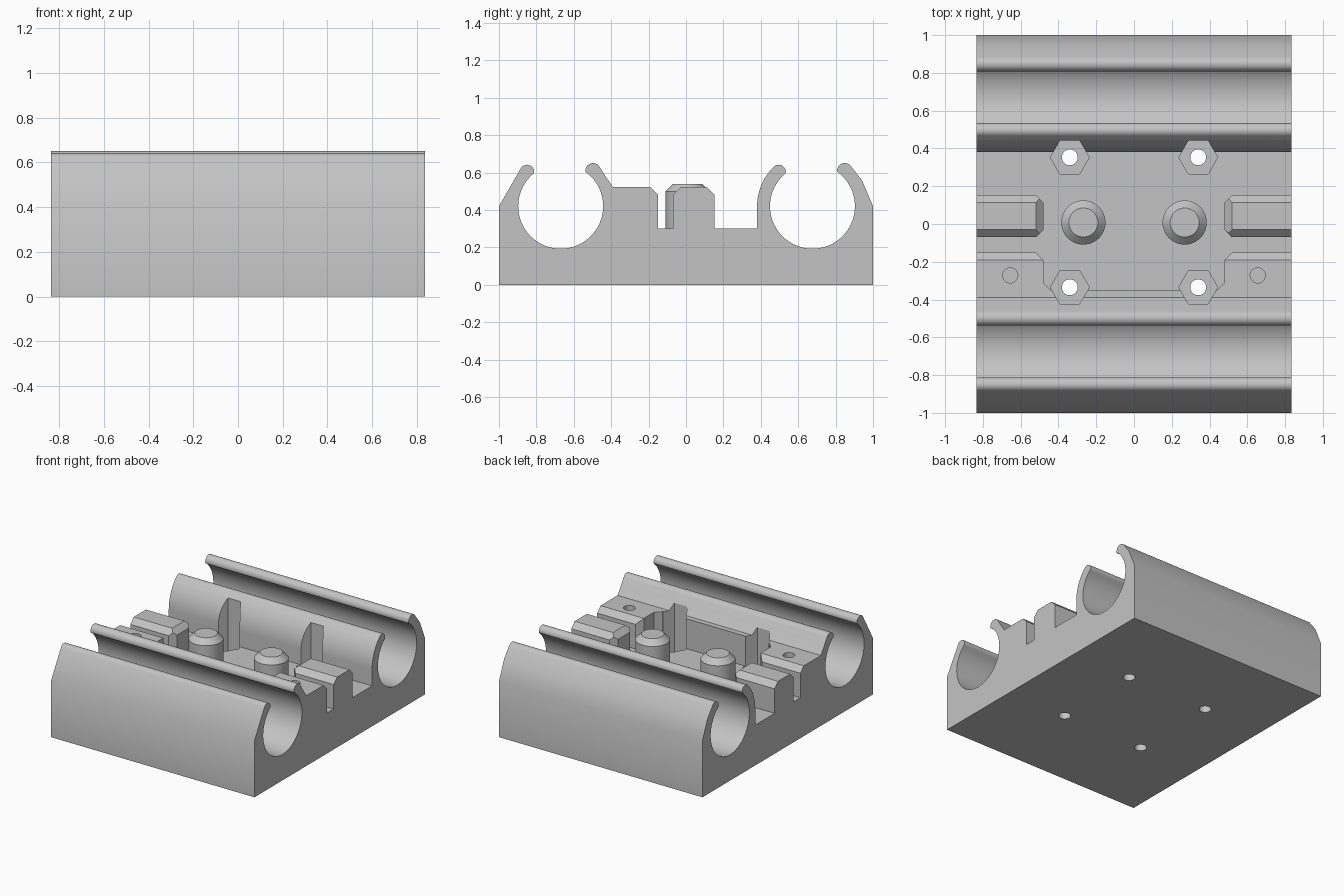
import bpy, bmesh, math
from mathutils import Vector

if "Cube" in bpy.data.objects:
    bpy.data.objects.remove(bpy.data.objects["Cube"], do_unlink=True)

HALF = 0.835      # half width along x
FLOOR = 0.3       # height of the recessed deck
SHELF = 0.522     # height of shelves and blocks
BEVEL = 0.04

grey = bpy.data.materials.new("light_grey_plastic")
grey.use_nodes = True
colour = (0.55, 0.55, 0.55, 1)
grey.diffuse_color = colour
grey.node_tree.nodes["Principled BSDF"].inputs["Base Color"].default_value = colour


def arc(cx, cy, r, start, end, steps):
    angles = [math.radians(start + (end - start) * i / steps) for i in range(steps + 1)]
    return [(cx + r * math.cos(a), cy + r * math.sin(a)) for a in angles]


def prism(name, points, direction, cuts=()):
    """Extrude a polygon; cuts are (point, normal) planes that slice material off."""
    bm = bmesh.new()
    face = bm.faces.new([bm.verts.new(p) for p in points])
    side = bmesh.ops.extrude_face_region(bm, geom=[face])
    moved = [g for g in side["geom"] if isinstance(g, bmesh.types.BMVert)]
    bmesh.ops.translate(bm, verts=moved, vec=direction)
    for point, normal in cuts:
        geom = bm.verts[:] + bm.edges[:] + bm.faces[:]
        bmesh.ops.bisect_plane(bm, geom=geom, plane_co=point, plane_no=normal, clear_outer=True)
        bmesh.ops.holes_fill(bm, edges=[e for e in bm.edges if e.is_boundary], sides=0)
    bmesh.ops.recalc_face_normals(bm, faces=bm.faces)
    mesh = bpy.data.meshes.new(name)
    bm.to_mesh(mesh)
    bm.free()
    mesh.materials.append(grey)
    obj = bpy.data.objects.new(name, mesh)
    bpy.context.collection.objects.link(obj)
    return obj


def column(name, x, y, r, sides, low, high):
    ring = arc(x, y, r, 0, 360, sides)[:-1]
    return prism(name, [(px, py, low) for px, py in ring], (0, 0, high - low))


def select(obj):
    bpy.ops.object.select_all(action='DESELECT')
    obj.select_set(True)
    bpy.context.view_layer.objects.active = obj


def smooth(obj):
    select(obj)
    bpy.ops.object.shade_smooth_by_angle(angle=math.radians(30))


def carve(obj, cutter):
    mod = obj.modifiers.new("cut", 'BOOLEAN')
    mod.operation, mod.solver, mod.object = 'DIFFERENCE', 'EXACT', cutter
    select(obj)
    bpy.ops.object.modifier_apply(modifier=mod.name)
    bpy.data.objects.remove(cutter, do_unlink=True)


def cradle(y):
    """Round clip lips and bore, from the front lip to the back lip."""
    return (arc(y - 0.18, 0.604, 0.038, 150, -5, 12)
            + arc(y, 0.42, 0.227, 130, 414, 64)
            + arc(y + 0.173, 0.61, 0.041, 195, 30, 12))


# Body: one side profile with two open tube cradles and a recessed deck
profile = [(-1, 0), (-1, 0.42)] + cradle(-0.67)
profile += [(-0.428, 0.577), (-0.39, SHELF), (-0.35, SHELF), (-0.35, FLOOR), (0.38, FLOOR)]
profile += arc(0.676, 0.42, 0.296, 180, 140, 10) + cradle(0.676)
profile += [(0.94, 0.56), (1, 0.42), (1, 0)]
body = prism("carriage_body", [(-HALF, y, z) for y, z in profile], (2 * HALF, 0, 0))

# Screw holes with hexagonal nut pockets
for x in (-0.34, 0.34):
    for y in (-0.335, 0.353):
        carve(body, column("nut_cutter", x, y, 0.103, 6, 0.17, 1))
        carve(body, column("screw_cutter", x, y, 0.042, 32, -0.1, 1))
smooth(body)

for side, word in ((1, "left"), (-1, "right")):
    # Raised corner shelf with a blind hole and a bevelled back edge
    outline = [(HALF, -0.35), (HALF, -0.15), (0.52, -0.15), (0.48, -0.19),
               (0.48, -0.31), (0.44, -0.35)]
    slope = (Vector((0, -0.15, SHELF - BEVEL)), Vector((0, 1, 1)))
    shelf = prism(word + "_shelf", [(side * x, y, FLOOR) for x, y in outline],
                  (0, 0, SHELF - FLOOR), [slope])
    carve(shelf, column("pin_cutter", side * 0.655, -0.272, 0.04, 32, 0.35, 1))
    smooth(shelf)

    # Belt block with bevelled top edges and clipped inner corners
    low, high, inner = -0.07, 0.153, 0.48
    outline = [(HALF, low), (HALF, high), (inner + BEVEL, high), (inner, high - BEVEL),
               (inner, low + BEVEL), (inner + BEVEL, low)]
    shoulder = SHELF - BEVEL
    slopes = [(Vector((0, high, shoulder)), Vector((0, 1, 1))),
              (Vector((0, low, shoulder)), Vector((0, -1, 1))),
              (Vector((side * inner, 0, shoulder)), Vector((-side, 0, 1)))]
    prism(word + "_belt_block", [(side * x, y, FLOOR) for x, y in outline],
          (0, 0, SHELF - FLOOR), slopes)

    # Round peg with a chamfered top
    peg = column(word + "_peg", side * 0.268, 0.008, 0.117, 48, FLOOR, 0.54)
    select(peg)
    bm = bmesh.new()
    bm.from_mesh(peg.data)
    rim = [e for e in bm.edges if all(v.co.z > 0.5 for v in e.verts)]
    bmesh.ops.bevel(bm, geom=rim, offset=BEVEL, segments=1, affect='EDGES')
    bm.to_mesh(peg.data)
    bm.free()
    smooth(peg)
